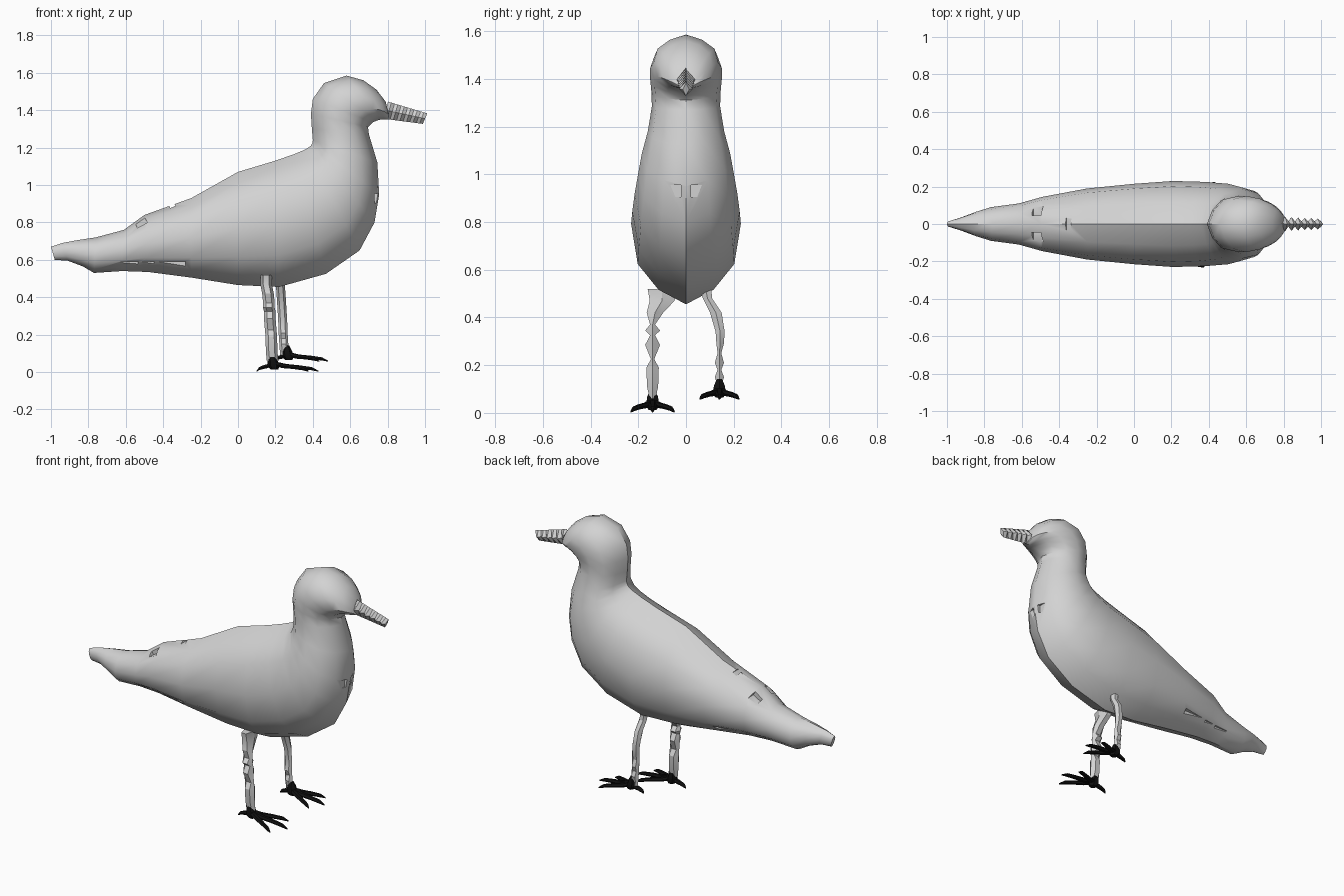
import bpy, math
from mathutils import Vector

if "Cube" in bpy.data.objects:
    bpy.data.objects.remove(bpy.data.objects["Cube"])


def material(name, rgb):
    m = bpy.data.materials.new(name)
    m.use_nodes = True
    m.diffuse_color = (*rgb, 1)
    m.node_tree.nodes["Principled BSDF"].inputs["Base Color"].default_value = (*rgb, 1)
    return m


GREY = material("pale grey", (0.65, 0.65, 0.65))
BLACK = material("black", (0.005, 0.005, 0.005))


def loft(name, rings, mat, angle=40):
    """Skin a row of equal rings and cap both ends."""
    n = len(rings[0])
    verts = [p for ring in rings for p in ring]
    faces = [(r * n + i, r * n + (i + 1) % n, (r + 1) * n + (i + 1) % n, (r + 1) * n + i)
             for r in range(len(rings) - 1) for i in range(n)]
    faces += [tuple(reversed(range(n))), tuple(range(len(verts) - n, len(verts)))]
    mesh = bpy.data.meshes.new(name)
    mesh.from_pydata(verts, [], faces)
    mesh.materials.append(mat)
    ob = bpy.data.objects.new(name, mesh)
    bpy.context.collection.objects.link(ob)
    bpy.ops.object.select_all(action='DESELECT')
    ob.select_set(True)
    bpy.context.view_layer.objects.active = ob
    bpy.ops.object.mode_set(mode='EDIT')
    bpy.ops.mesh.select_all(action='SELECT')
    bpy.ops.mesh.normals_make_consistent(inside=False)
    bpy.ops.object.mode_set(mode='OBJECT')
    bpy.ops.object.shade_smooth_by_angle(angle=math.radians(angle))
    return ob


def oval(c, u, v, n):
    return [c + u * math.cos(math.tau * i / n) + v * math.sin(math.tau * i / n) for i in range(n)]


# Body, neck and head: upper outline x, z, lower outline x, z, half width
STATIONS = [
    (-1, .67, -.98, .6, .015), (-.94, .69, -.91, .595, .035), (-.86, .705, -.83, .565, .065),
    (-.76, .72, -.77, .53, .09), (-.61, .76, -.62, .54, .11), (-.5, .84, -.48, .535, .145),
    (-.25, .93, -.25, .505, .19), (0, 1.07, 0, .465, .215), (.2, 1.13, .22, .455, .23),
    (.3, 1.165, .47, .525, .225), (.36, 1.19, .65, .65, .215), (.39, 1.21, .73, .8, .2),
    (.398, 1.225, .755, .95, .185), (.4, 1.24, .745, 1.12, .16), (.395, 1.3, .7, 1.27, .143),
    (.39, 1.38, .695, 1.31, .145), (.4, 1.46, .72, 1.335, .15), (.46, 1.545, .745, 1.345, .15),
    (.58, 1.585, .765, 1.35, .135), (.67, 1.56, .785, 1.35, .11), (.74, 1.51, .8, 1.352, .08),
    (.79, 1.445, .81, 1.355, .045)]
QUARTER = [(0, 1), (.5, .82), (.88, .5), (1, 0)]
SECTION = QUARTER + [(a, -b) for a, b in QUARTER[-2::-1]]
SECTION += [(-a, b) for a, b in SECTION[-2:0:-1]]

rings = []
for tx, tz, bx, bz, w in STATIONS:
    top, low = Vector((tx, 0, tz)), Vector((bx, 0, bz))
    mid, up = (top + low) / 2, (top - low) / 2
    rings.append([mid + up * b + Vector((0, w * a, 0)) for a, b in SECTION])
body = loft("body", rings, GREY)


# Small notches in the plumage
def notch(centre, size, tilt=0):
    bpy.ops.mesh.primitive_cube_add(size=1, location=centre, rotation=(0, tilt, 0))
    cutter = bpy.context.object
    cutter.name = "notch_cutter"
    cutter.scale = size
    cutter.hide_render = True
    mod = body.modifiers.new("notch", 'BOOLEAN')
    mod.operation, mod.object, mod.solver = 'DIFFERENCE', cutter, 'EXACT'
    bpy.context.view_layer.objects.active = body
    bpy.ops.object.modifier_apply(modifier=mod.name)
    bpy.data.objects.remove(cutter)


notch((-.36, 0, .91), (.03, .16, .06), -.4)
for side in (-1, 1):
    notch((.75, side * .065, .93), (.04, .09, .05))
    notch((-.53, side * .08, .82), (.06, .07, .08), -.5)
    for x, length in ((-.58, .09), (-.48, .06), (-.35, .14)):
        notch((x, side * (.2 + x * .13), .555), (length, .08, .07))
bpy.ops.object.select_all(action='DESELECT')
body.select_set(True)
bpy.ops.object.shade_smooth_by_angle(angle=math.radians(40))

# Ribbed beak
RIBS = 12
rings = []
for i in range(RIBS + 1):
    t = i / RIBS
    width = (.04 - .012 * t) if i % 2 else .014
    rings.append(oval(Vector((.79 + .21 * t, 0, 1.4 - .045 * t)), Vector((0, width, 0)),
                      Vector((.012, 0, .046 - .018 * t)), 4))
loft("beak", rings, GREY, 20)


def leg(name, path, depth):
    """Knobbly leg: y, z, half width down the path; x leans forward."""
    rings = [oval(Vector((x, y, z)), Vector((depth, 0, 0)), Vector((0, w, 0)), 6)
             for x, y, z, w in path]
    loft(name, rings, GREY, 25)


leg("right_leg", [(.15, -.1, .52, .07), (.15, -.1, .47, .06), (.16, -.13, .42, .04),
                  (.165, -.14, .37, .012), (.165, -.14, .345, .036), (.17, -.14, .325, .012),
                  (.17, -.14, .285, .036), (.175, -.14, .225, .008), (.178, -.14, .19, .03),
                  (.18, -.14, .11, .027), (.185, -.14, .06, .014)], .031)
leg("left_leg", [(.22, .08, .53, .03), (.225, .09, .48, .022), (.23, .125, .42, .028),
                 (.235, .143, .34, .022), (.238, .143, .29, .018), (.24, .14, .25, .009),
                 (.241, .14, .21, .022), (.243, .14, .18, .009), (.245, .14, .15, .022),
                 (.247, .14, .12, .012), (.25, .14, .09, .012)], .024)


# Feet: three front toes and one back toe around an ankle
def foot(name, ankle, scale):
    def place(x, y, z):
        return ankle + Vector((x, y, z)) * scale

    rings = [oval(place(dx, 0, z), Vector((r, 0, 0)), Vector((0, r, 0)), 6)
             for dx, z, r in ((0, .03, .012), (0, 0, .026), (.005, -.035, .032), (.01, -.055, .02))]
    loft(name + "_ankle", rings, BLACK)
    toes = {"inner": (.19, -.09), "middle": (.245, 0), "outer": (.19, .09), "back": (-.085, .0)}
    for toe, (dx, dy) in toes.items():
        aim = Vector((dx, dy, 0))
        across = Vector((-dy, dx, 0)).normalized()
        rings = []
        for t, z, r in ((0, -.02, .018), (.3, -.036, .017), (.6, -.042, .015),
                        (.85, -.05, .013), (1, -.063, .004)):
            c = place(*(aim * t + Vector((0, 0, z))))
            rings.append(oval(c, across * r, Vector((0, 0, r * .75)), 6))
        loft(name + "_" + toe + "_toe", rings, BLACK)


foot("right_foot", Vector((.185, -.14, .068)), 1)
foot("left_foot", Vector((.262, .14, .115)), .9)
